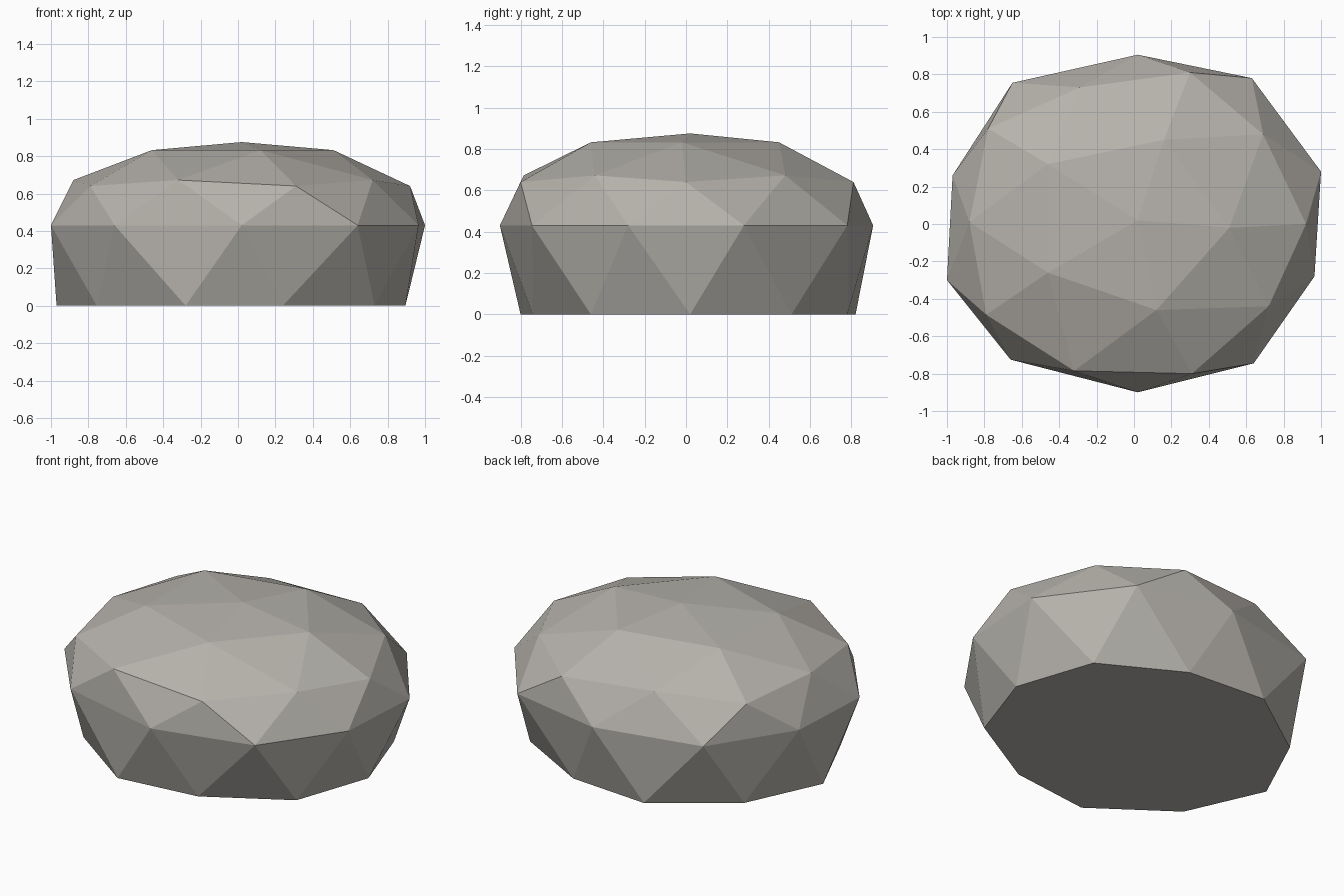
import bpy
from mathutils import Vector

if "Cube" in bpy.data.objects:
    bpy.data.objects.remove(bpy.data.objects["Cube"])

# Levels of the stone: height and the uneven ring of corners at that height
LEVELS = {
    0.875: [(.02, .02)],
    0.832: [(.51, -.02), (.16, .45), (-.46, .32), (-.46, -.26), (.12, -.46)],
    0.672: [(.69, .48), (-.29, .73), (-.88, .01), (-.32, -.785), (.72, -.44)],
    0.64: [(.92, 0), (.3, .81), (-.78, .51), (-.79, -.485), (.31, -.8)],
    0.43: [(1, .28), (.63, .78), (.02, .905), (-.65, .755), (-.97, .26),
           (-1, -.3), (-.66, -.725), (.02, -.9), (.64, -.745), (.965, -.28)],
    0.0: [(.895, .02), (.73, .51), (.24, .78), (-.28, .82), (-.75, .49),
          (-.97, .02), (-.755, -.46), (-.28, -.8), (.24, -.74), (.73, -.46)],
}
corners = [Vector((x, y, z)) for z, ring in LEVELS.items() for x, y in ring]

# Faceted stone: a low sphere squashed flat underneath, each corner nudged
bpy.ops.mesh.primitive_ico_sphere_add(subdivisions=2, radius=1)
stone = bpy.context.object
stone.name = "faceted_stone"
for v in stone.data.vertices:
    x, y, z = v.co
    p = Vector((x, y * .92, 0 if z < -.2 else .43 + .44 * z))
    if z > -.6:
        p = min(corners, key=lambda c: (c - p).length)
    v.co = p
stone.data.update()
bpy.ops.object.shade_flat()

# Warm grey stone colour
mat = bpy.data.materials.new("warm_grey_stone")
mat.diffuse_color = (.47, .45, .415, 1)
mat.use_nodes = True
mat.node_tree.nodes["Principled BSDF"].inputs["Base Color"].default_value = mat.diffuse_color
stone.data.materials.append(mat)
